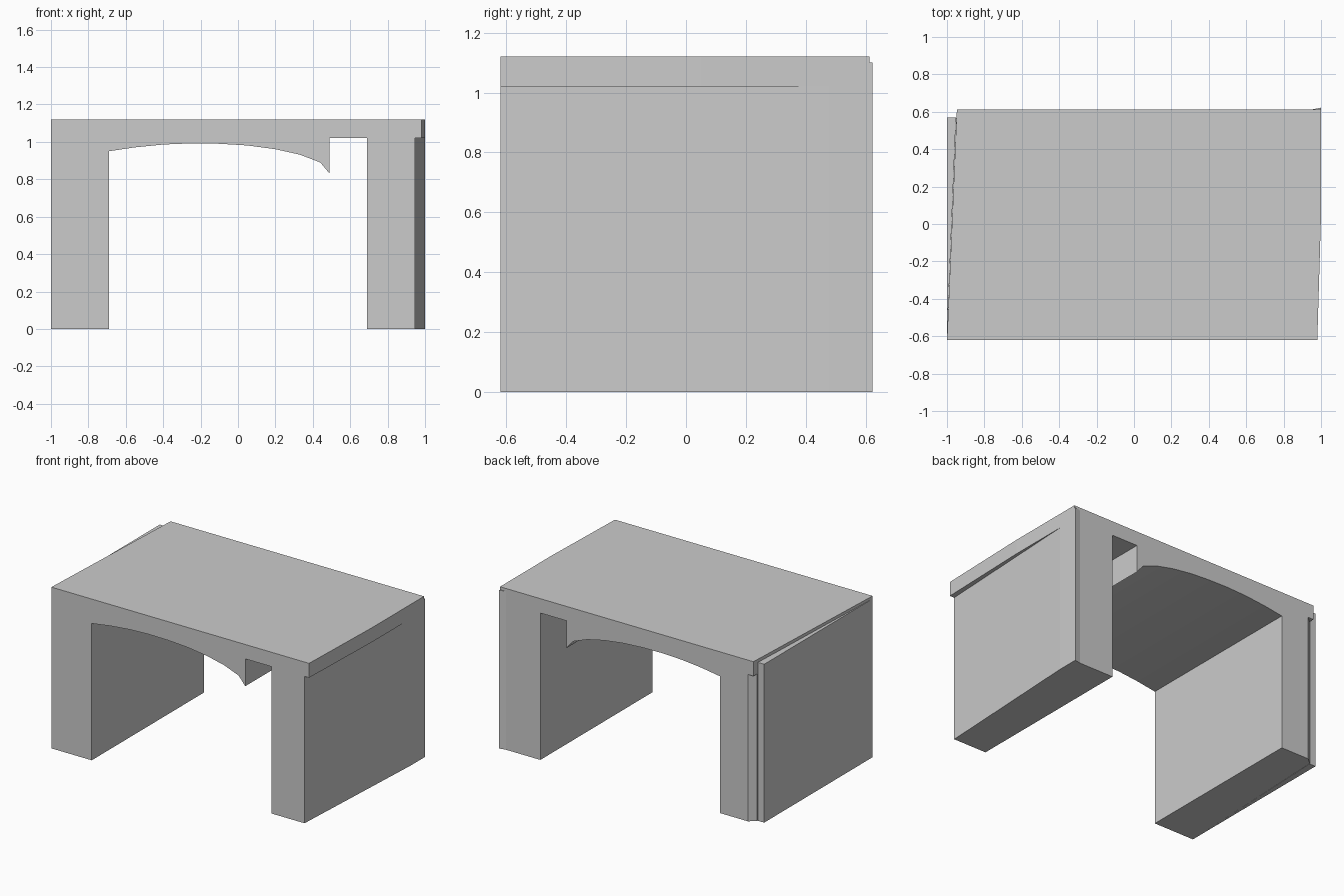
import bpy
import bmesh
from mathutils import Vector

if "Cube" in bpy.data.objects:
    bpy.data.objects.remove(bpy.data.objects["Cube"])


def prism(name, outline, direction, smooth=False):
    """Extrude a closed 3D outline along a direction into a solid."""
    bm = bmesh.new()
    face = bm.faces.new([bm.verts.new(p) for p in outline])
    res = bmesh.ops.extrude_face_region(bm, geom=[face])
    verts = [g for g in res["geom"] if isinstance(g, bmesh.types.BMVert)]
    bmesh.ops.translate(bm, verts=verts, vec=Vector(direction))
    bmesh.ops.recalc_face_normals(bm, faces=bm.faces[:])
    mesh = bpy.data.meshes.new(name)
    bm.to_mesh(mesh)
    bm.free()
    obj = bpy.data.objects.new(name, mesh)
    bpy.context.collection.objects.link(obj)
    if smooth:
        bpy.ops.object.select_all(action='DESELECT')
        obj.select_set(True)
        bpy.context.view_layer.objects.active = obj
        bpy.ops.object.shade_smooth_by_angle()
    return obj


def slab(name, plan, z0, z1):
    return prism(name, [(x, y, z0) for x, y in plan], (0, 0, z1 - z0))


FRONT, BACK = -0.62, 0.613
SOFFIT, TOP, LEDGE = 1.02, 1.12, 1.10

# Bridge deck, with slightly skewed ends
slab("deck", [(-1, FRONT), (0.98, FRONT), (1, 0.05), (1, BACK), (-0.947, BACK)],
     SOFFIT, TOP)

# Arched vault hanging below the deck
arch = [(-0.69, SOFFIT), (-0.69, 0.95), (-0.55, 0.971), (-0.4, 0.986), (-0.25, 0.992),
        (-0.1, 0.99), (0.05, 0.981), (0.2, 0.961), (0.33, 0.932), (0.44, 0.89),
        (0.49, 0.83), (0.49, SOFFIT)]
prism("arch_vault", [(x, FRONT, z) for x, z in arch], (0, BACK - FRONT, 0), True)

# Left abutment: core under the deck, with a chamfered back corner
slab("left_abutment", [(-1, FRONT), (-0.69, FRONT), (-0.69, BACK),
                       (-0.905, BACK), (-0.95, 0.575)], 0, SOFFIT)

# Left facing wedge outside the skewed deck end, rising to a low ledge
slab("left_facing", [(-1, FRONT), (-0.952, 0.57), (-1, 0.57)], 0, LEDGE)

# Right abutment, tapering inwards towards the front
slab("right_abutment", [(0.69, FRONT), (0.945, FRONT), (1, 0.475),
                        (1, BACK), (0.69, BACK)], 0, SOFFIT)

# Thin flared strip on the right back corner
slab("right_corner_strip", [(0.955, BACK), (1, BACK), (1, 0.622)], 0, LEDGE)
